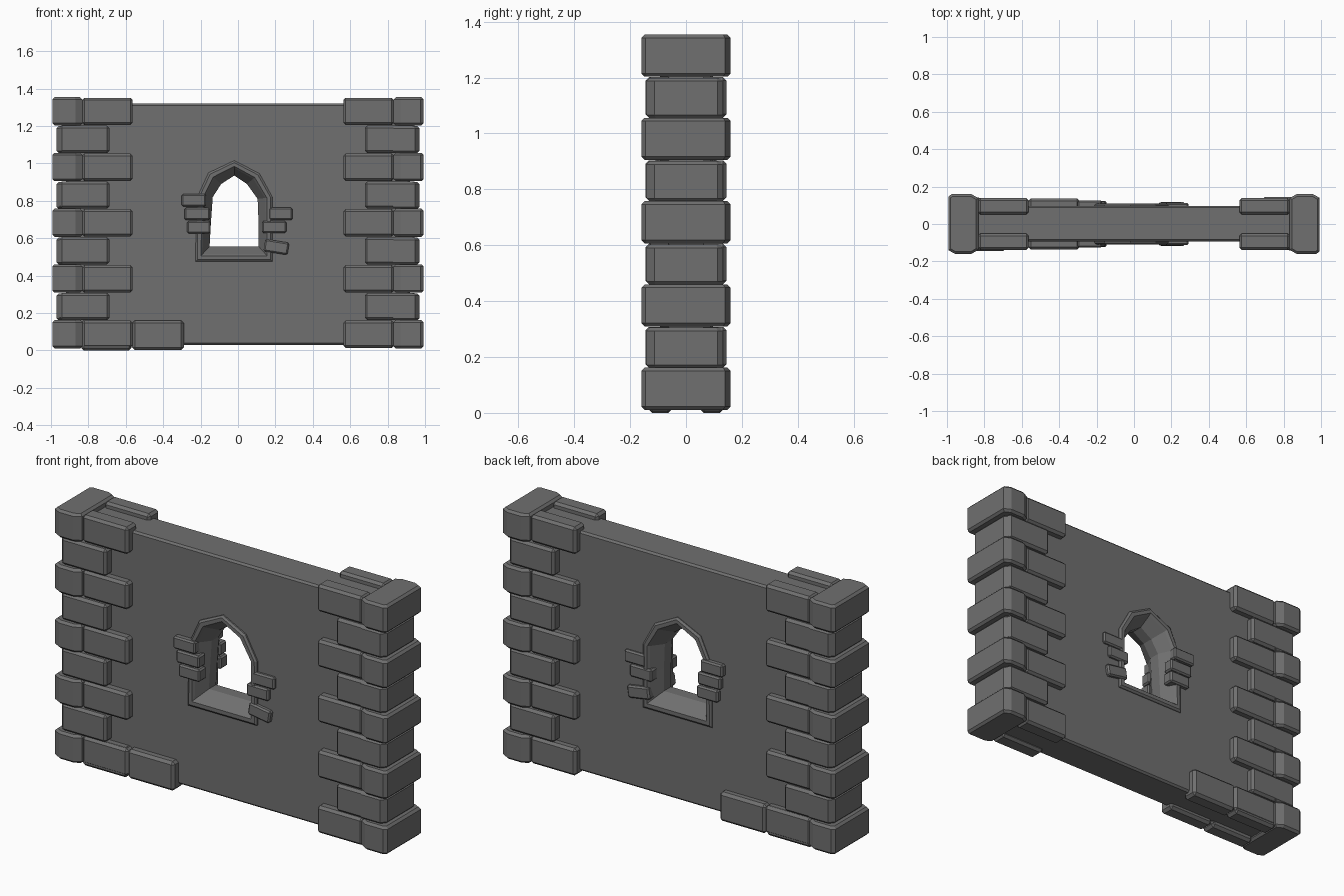
import bpy, bmesh, math
from mathutils import Matrix, Vector

if "Cube" in bpy.data.objects:
    bpy.data.objects.remove(bpy.data.objects["Cube"])

stone = bpy.data.materials.new("dark_grey_stone")
stone.diffuse_color = (0.16, 0.16, 0.16, 1)
stone.use_nodes = True
stone.node_tree.nodes["Principled BSDF"].inputs["Base Color"].default_value = stone.diffuse_color


def finish(bm, name, bevel=0):
    bmesh.ops.recalc_face_normals(bm, faces=bm.faces)
    if bevel:
        bmesh.ops.bevel(bm, geom=bm.edges[:], offset=bevel, segments=1,
                        affect='EDGES', clamp_overlap=True)
    me = bpy.data.meshes.new(name)
    bm.to_mesh(me)
    bm.free()
    ob = bpy.data.objects.new(name, me)
    bpy.context.collection.objects.link(ob)
    me.materials.append(stone)
    return ob


def box(name, x0, x1, y0, y1, z0, z1, bevel=0.012, tilt=0):
    bm = bmesh.new()
    bmesh.ops.create_cube(bm, size=1)
    c = Vector(((x0 + x1) / 2, (y0 + y1) / 2, (z0 + z1) / 2))
    m = (Matrix.Translation(c) @ Matrix.Rotation(math.radians(tilt), 4, 'Y')
         @ Matrix.Diagonal((x1 - x0, y1 - y0, z1 - z0, 1)))
    bmesh.ops.transform(bm, matrix=m, verts=bm.verts)
    return finish(bm, name, bevel)


def prism(name, outline, axis, a, b, bevel=0):
    """Extrude a 2D outline: axis 'z' uses (x, y), axis 'y' uses (x, z)."""
    bm = bmesh.new()
    place = (lambda p, t: (p[0], p[1], t)) if axis == 'z' else (lambda p, t: (p[0], t, p[1]))
    lo = [bm.verts.new(place(p, a)) for p in outline]
    hi = [bm.verts.new(place(p, b)) for p in outline]
    bm.faces.new(lo)
    caps = [lo[0].link_faces[0], bm.faces.new(hi)]
    n = len(lo)
    for i in range(n):
        j = (i + 1) % n
        bm.faces.new((lo[i], lo[j], hi[j], hi[i]))
    bmesh.ops.recalc_face_normals(bm, faces=bm.faces)
    if bevel:
        edges = {e for f in caps for e in f.edges}
        bmesh.ops.bevel(bm, geom=list(edges), offset=bevel, segments=1, affect='EDGES')
    return finish(bm, name)


# window outlines (x, z): outer edge of the frame and the clear opening
outer = [(-.227, .475), (-.225, .66), (-.213, .83), (-.158, .95), (-.02, 1.015),
         (.115, .946), (.184, .82), (.184, .65), (.184, .475)]
inner = [(-.152, .556), (-.145, .68), (-.135, .82), (-.09, .89), (-.02, .935),
         (.048, .89), (.105, .81), (.11, .68), (.11, .556)]


def ring(t):
    return [(a[0] + (b[0] - a[0]) * t, a[1] + (b[1] - a[1]) * t) for a, b in zip(outer, inner)]


# wall panel with the window cut through
wall = box("wall_panel", -.92, .92, -.093, .097, .03, 1.32, 0.01)
cutter = prism("window_cutter", ring(.25), 'y', -.3, .3)
cutter.hide_render = True
mod = wall.modifiers.new("window_hole", 'BOOLEAN')
mod.object, mod.operation, mod.solver = cutter, 'DIFFERENCE', 'EXACT'
bpy.context.view_layer.objects.active = wall
bpy.ops.object.modifier_apply(modifier=mod.name)
bpy.data.objects.remove(cutter)

# arched window frame with splayed reveal
half = [(0, .085), (0, .101), (.13, .11), (.38, .11), (.5, .098), (1, .03)]
profile = [(t, -y) for t, y in half] + [(t, y) for t, y in reversed(half)]
bm = bmesh.new()
loops = [[bm.verts.new((x, y, z)) for x, z in ring(t)] for t, y in profile]
for k in range(len(loops)):
    A, B = loops[k], loops[(k + 1) % len(loops)]
    for i in range(len(A)):
        j = (i + 1) % len(A)
        bm.faces.new((A[i], A[j], B[j], B[i]))
finish(bm, "window_frame")

# loose bricks beside the window, on both faces: x0, x1, z centre, outer y, tilt
bricks = [(-.302, -.17, .803, .125, 0), (-.287, -.15, .73, .12, 0), (-.272, -.146, .658, .122, 0),
          (.163, .292, .73, .112, 0), (.128, .258, .66, .114, 0), (.14, .27, .553, .117, 9)]
for side in (-1, 1):
    for x0, x1, z, y, tilt in bricks:
        ya, yb = sorted((side * .06, side * y))
        box("window_brick", x0, x1, ya, yb, z - .033, z + .033, 0.008, tilt)

# corner block plan for the left end, turned half round for the right end
big = [(-.955, -.16), (-.87, -.16), (-.832, -.138), (-.832, .138), (-.87, .16),
       (-.975, .16), (-.993, .145), (-.993, -.14)]
small = [(-.945, -.142), (-.83, -.142), (-.83, .142), (-.945, .142), (-.97, .113), (-.97, -.113)]
for row in range(9):
    z0 = .01 + row * .149
    z1 = z0 + .149
    large = row % 2 == 0
    for end in (1, -1):
        plan = [(x * end, y * end) for x, y in (big if large else small)]
        prism("corner_block", plan, 'z', z0 + .001, z1 + (.003 if large else -.003), 0.012)
        # facing stones on the front and back of each end
        for side in (-1, 1):
            if large:
                a, b = -.835, -.563
                depth = .138
            else:
                a, b = (-.955, -.687) if side == -end else (-.945, -.678)
                depth = .145 if side == -end else .14
            xa, xb = sorted((a * end, b * end))
            ya, yb = sorted((side * .05, side * depth))
            box("facing_stone", xa, xb, ya, yb, z0 + .003, z1, 0.013)

# extra footing stones at the lower left
for side in (-1, 1):
    ya, yb = sorted((side * .05, side * .136))
    box("footing_stone", -.566, -.29, ya, yb, .003, .16, 0.014)
    box("footing_stone", -.838, -.57, ya, yb, 0, .16, 0.014)
